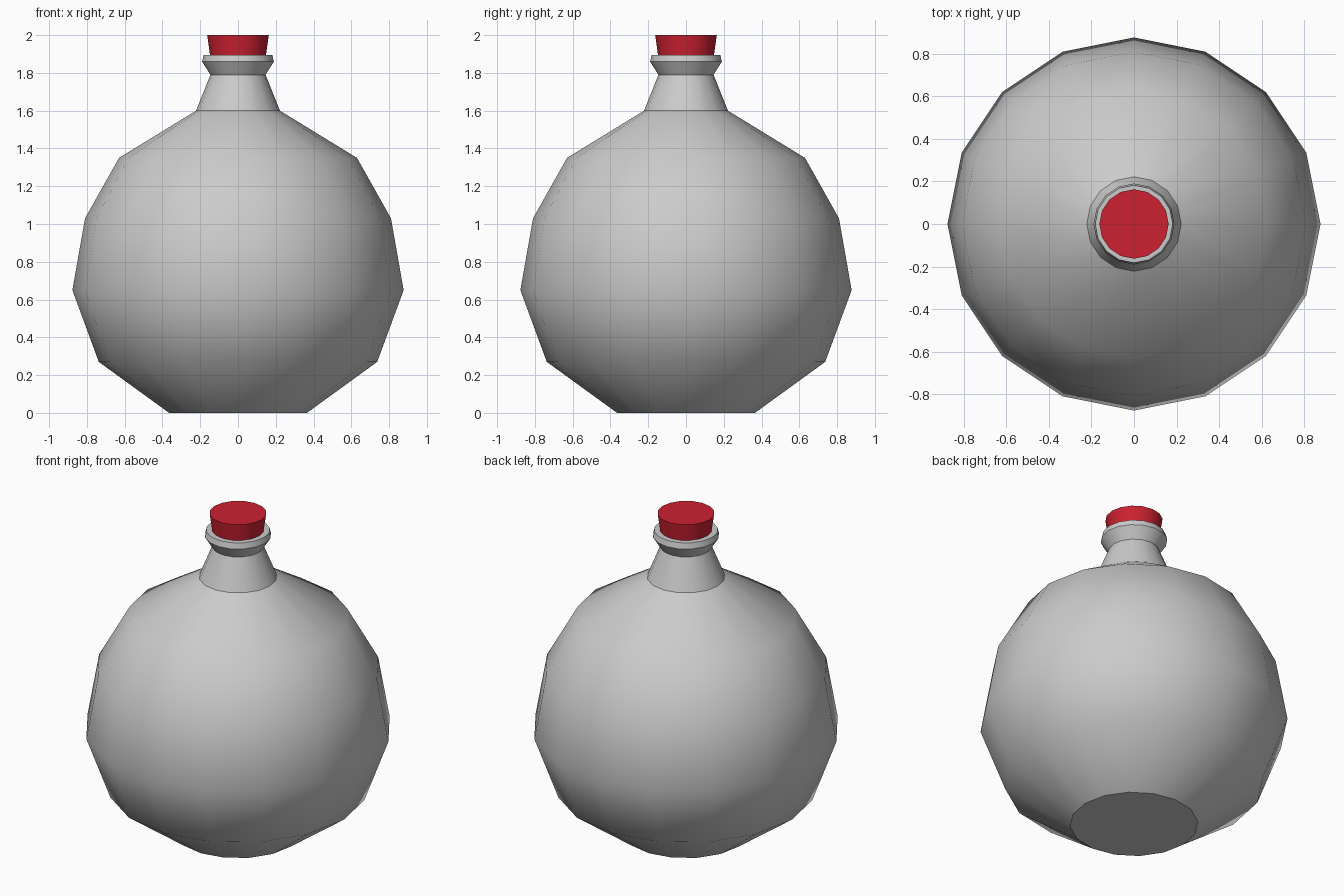
import bpy, bmesh, math

if "Cube" in bpy.data.objects:
    bpy.data.objects.remove(bpy.data.objects["Cube"])

SIDES = 16


def lathe(name, profile, color=None):
    """Revolve (radius, z) points round the z axis; cap both ends."""
    bm = bmesh.new()
    rings = []
    for r, z in profile:
        rings.append([bm.verts.new((r * math.cos(2 * math.pi * i / SIDES),
                                    r * math.sin(2 * math.pi * i / SIDES), z))
                      for i in range(SIDES)])
    for a, b in zip(rings, rings[1:]):
        for i in range(SIDES):
            j = (i + 1) % SIDES
            bm.faces.new((a[i], a[j], b[j], b[i]))
    bm.faces.new(rings[0][::-1])
    bm.faces.new(rings[-1])
    bmesh.ops.recalc_face_normals(bm, faces=bm.faces)
    mesh = bpy.data.meshes.new(name)
    bm.to_mesh(mesh)
    bm.free()
    obj = bpy.data.objects.new(name, mesh)
    bpy.context.collection.objects.link(obj)
    if color:
        mat = bpy.data.materials.new(name + "_paint")
        mat.diffuse_color = color
        mat.use_nodes = True
        mat.node_tree.nodes["Principled BSDF"].inputs["Base Color"].default_value = mat.diffuse_color
        mesh.materials.append(mat)
    bpy.ops.object.select_all(action='DESELECT')
    obj.select_set(True)
    bpy.context.view_layer.objects.active = obj
    bpy.ops.object.shade_smooth_by_angle(angle=math.radians(35))
    return obj


# Round flask body, tapered neck and flared lip
lathe("flask", [(0.365, 0), (0.737, 0.27), (0.877, 0.65), (0.81, 1.03),
                (0.63, 1.35), (0.222, 1.6), (0.146, 1.79),
                (0.19, 1.86), (0.182, 1.895)])

# Tapered red stopper standing in the lip
lathe("stopper", [(0.143, 1.86), (0.163, 2.0)], (0.6, 0.015, 0.03, 1))
